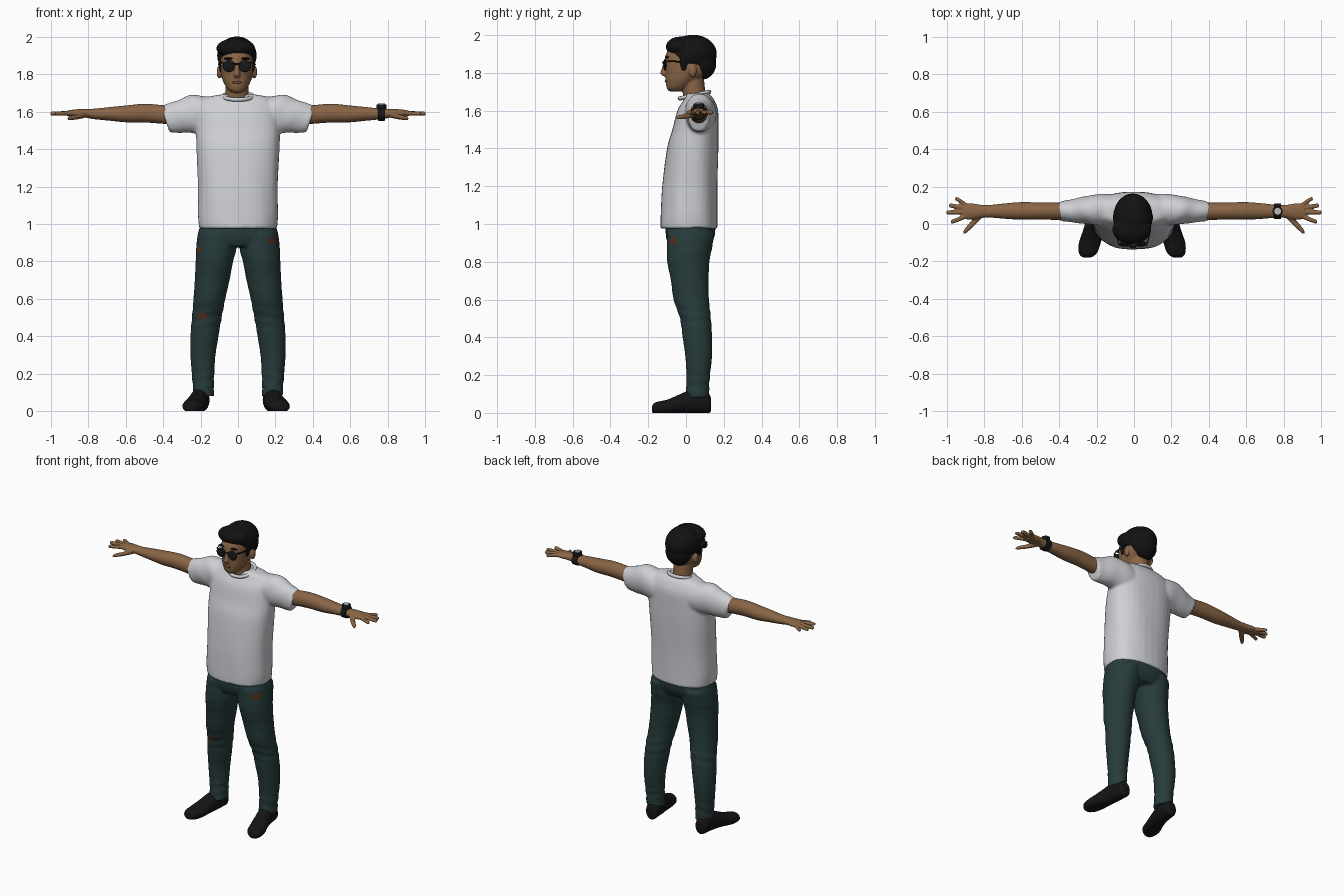
import bpy
import bmesh
from math import sin, cos, pi, copysign
from mathutils import Matrix, Vector

default_cube = bpy.data.objects.get("Cube")
if default_cube:
    bpy.data.objects.remove(default_cube, do_unlink=True)


def make_material(name, red, green, blue):
    material = bpy.data.materials.new(name)
    material.use_nodes = True
    colour = (red, green, blue, 1)
    material.diffuse_color = colour
    shader = next(n for n in material.node_tree.nodes if n.type == 'BSDF_PRINCIPLED')
    shader.inputs["Base Color"].default_value = colour
    shader.inputs["Roughness"].default_value = .8
    return material


skin = make_material("skin", .25, .13, .06)
lip = make_material("lip", .2, .08, .045)
hair_black = make_material("hair black", .006, .006, .006)
shirt_white = make_material("shirt white", .62, .63, .66)
denim = make_material("dark teal denim", .02, .044, .044)
rust = make_material("rust patch", .1, .03, .012)
shoe_black = make_material("shoe black", .007, .007, .008)
glass_black = make_material("glass black", .008, .009, .009)
silver = make_material("silver", .5, .5, .52)


def smooth_rings(rings, steps=6):
    """Resample the rings with a Catmull-Rom spline."""
    result = []
    last = len(rings) - 1
    for i in range(last):
        a, b, c, d = (rings[min(max(k, 0), last)] for k in range(i - 1, i + 3))
        for step in range(steps):
            t = step / steps
            result.append([q + t / 2 * (r - p + t * (2 * p - 5 * q + 4 * r - s
                                                    + t * (3 * (q - r) + s - p)))
                           for p, q, r, s in zip(a, b, c, d)])
    return result + [list(rings[-1])]


def loft(bm, rings, axis='z', side=1, shape=1, fold=None, segments=32):
    """Closed tube; a ring is position, two centre values, two radii."""
    loops = []
    for pos, c1, c2, r1, r2 in smooth_rings(rings):
        loop = []
        for i in range(segments):
            angle = 2 * pi * i / segments
            grow = fold(angle, pos) if fold else 1
            u = c1 + grow * r1 * copysign(abs(cos(angle)) ** shape, cos(angle))
            v = c2 + grow * r2 * copysign(abs(sin(angle)) ** shape, sin(angle))
            x, y, z = {'x': (pos, u, v), 'y': (u, pos, v), 'z': (u, v, pos)}[axis]
            loop.append(bm.verts.new((side * x, y, z)))
        loops.append(loop)
    for low, high in zip(loops, loops[1:]):
        for i in range(segments):
            j = (i + 1) % segments
            bm.faces.new((low[i], low[j], high[j], high[i]))
    bm.faces.new(loops[0])
    bm.faces.new(loops[-1])
    return [vert for loop in loops for vert in loop]


def ball(bm, centre, radii):
    matrix = Matrix.Translation(centre) @ Matrix.Diagonal((*radii, 1))
    bmesh.ops.create_uvsphere(bm, u_segments=24, v_segments=16, radius=1, matrix=matrix)


def finish(name, bm, material, voxel=0, relax=4):
    """Make the object; with a voxel size its volumes melt into one skin."""
    bmesh.ops.recalc_face_normals(bm, faces=bm.faces)
    for face in bm.faces:
        face.smooth = True
    mesh = bpy.data.meshes.new(name)
    bm.to_mesh(mesh)
    bm.free()
    obj = bpy.data.objects.new(name, mesh)
    bpy.context.collection.objects.link(obj)
    if voxel:
        remesh = obj.modifiers.new("melt", 'REMESH')
        remesh.mode = 'VOXEL'
        remesh.voxel_size = voxel
        remesh.use_smooth_shade = True
        soften = obj.modifiers.new("soften", 'SMOOTH')
        soften.iterations = relax
        graph = bpy.context.evaluated_depsgraph_get()
        obj.data = bpy.data.meshes.new_from_object(obj.evaluated_get(graph))
        obj.modifiers.clear()
    obj.data.materials.clear()
    obj.data.materials.append(material)
    return obj


def ball_object(name, centre, radii, material):
    bm = bmesh.new()
    ball(bm, centre, radii)
    return finish(name, bm, material)


# T-shirt: body and two short sleeves with slanted cuffs
bm = bmesh.new()
loft(bm, [(.975, 0, .015, .208, .152), (1.05, 0, .015, .214, .15),
          (1.2, 0, .02, .213, .146), (1.4, 0, .036, .222, .136),
          (1.5, 0, .05, .224, .122), (1.6, 0, .062, .215, .108),
          (1.65, 0, .068, .195, .085), (1.678, 0, .066, .16, .068),
          (1.692, 0, .06, .09, .058)], shape=.85,
     fold=lambda a, z: 1 + .012 * sin(7 * a + 9 * z) * (1.7 - z))
for side in (-1, 1):
    sleeve = loft(bm, [(.12, .075, 1.575, .085, .105), (.2, .076, 1.585, .082, .105),
                       (.3, .072, 1.572, .066, .086), (.39, .068, 1.558, .054, .07)],
                  axis='x', side=side, fold=lambda a, x: 1 + .02 * sin(50 * x + 2 * a))
    for vert in sleeve:
        vert.co.x += side * .35 * (vert.co.z - 1.56)
finish("tshirt", bm, shirt_white, voxel=.009, relax=6)

bpy.ops.mesh.primitive_torus_add(major_radius=.08, minor_radius=.011, major_segments=40,
                                 location=(0, .045, 1.682), rotation=(.22, 0, 0))
collar = bpy.context.object
collar.name = "shirt_collar"
collar.data.materials.append(shirt_white)
bpy.ops.object.shade_smooth()

# Trousers: hips and two legs with creases at knee and ankle
bm = bmesh.new()
loft(bm, [(.88, 0, .018, .195, .105), (.93, 0, .022, .216, .128),
          (1, 0, .025, .2, .132)], shape=.85)


def crease(angle, z):
    strength = .03 if z < .22 or abs(z - .5) < .06 else .006
    return 1 + strength * sin(110 * z + 2 * cos(angle))


for side in (-1, 1):
    loft(bm, [(.95, .115, .025, .1, .125), (.87, .116, .018, .108, .12),
              (.8, .126, .012, .1, .112), (.7, .138, .02, .093, .1),
              (.6, .153, .028, .085, .094), (.5, .167, .05, .08, .082),
              (.4, .179, .06, .075, .078), (.3, .187, .067, .067, .071),
              (.2, .187, .065, .06, .063), (.14, .185, .062, .057, .061),
              (.08, .184, .06, .056, .064)], side=side, fold=crease)
trousers = finish("trousers", bm, denim, voxel=.008)

# Rust patches on the hips and one knee
trousers.data.materials.append(rust)
patches = [Vector((-.21, -.04, .86)), Vector((.185, -.07, .91)), Vector((-.19, -.025, .51))]
for face in trousers.data.polygons:
    for patch in patches:
        offset = face.center - patch
        offset.z *= 1.6
        if offset.length < .03:
            face.material_index = 1

# Shoes: flat soles, toes turned out
for label, side in (("right", -1), ("left", 1)):
    bm = bmesh.new()
    loft(bm, [(.132, .185, .045, .025, .035), (.12, .186, .05, .04, .052),
              (.08, .19, .06, .048, .062), (.02, .197, .058, .05, .062),
              (-.04, .21, .045, .054, .05), (-.1, .226, .03, .058, .04),
              (-.15, .235, .025, .05, .034), (-.172, .24, .022, .033, .026),
              (-.18, .241, .02, .014, .012)], axis='y', side=side)
    for vert in bm.verts:
        vert.co.x -= .01
        vert.co.z = max(vert.co.z, 0)
    finish(label + "_shoe", bm, shoe_black)

# Arms with palms, fingers and thumbs
fingers = [((.89, .096), (.955, .132)), ((.89, .083), (.988, .098)),
           ((.89, .063), (1.002, .062)), ((.89, .045), (.978, .014))]
for label, side in (("right", -1), ("left", 1)):
    bm = bmesh.new()
    loft(bm, [(.28, .068, 1.575, .046, .05), (.4, .068, 1.585, .046, .05),
              (.5, .069, 1.592, .046, .05), (.6, .07, 1.588, .047, .045),
              (.68, .069, 1.588, .042, .037), (.77, .068, 1.588, .034, .028),
              (.82, .067, 1.592, .036, .023), (.87, .067, 1.592, .044, .02),
              (.91, .067, 1.591, .04, .015)], axis='x', side=side)
    for (x1, y1), (x2, y2) in fingers:
        loft(bm, [(x1, y1, 1.592, .013, .013), (x2 - .012, y2, 1.59, .012, .011),
                  (x2, y2, 1.589, .007, .007)], axis='x', side=side, segments=16)
    loft(bm, [(.815, .05, 1.585, .02, .018), (.86, .005, 1.572, .022, .014),
              (.9, -.035, 1.565, .016, .011), (.91, -.044, 1.563, .008, .007)],
         axis='x', side=side, segments=16)
    finish(label + "_arm", bm, skin, voxel=.005, relax=3)

# Wrist watch on the left arm
bm = bmesh.new()
loft(bm, [(.748, .068, 1.588, .037, .033), (.752, .068, 1.588, .041, .037),
          (.782, .068, 1.588, .041, .037), (.786, .068, 1.588, .036, .032)], axis='x')
finish("watch_band", bm, glass_black)
for name, radius, z, depth, material in (("watch_case", .027, 1.627, .024, glass_black),
                                         ("watch_dial", .018, 1.64, .006, silver)):
    bpy.ops.mesh.primitive_cylinder_add(vertices=32, radius=radius, depth=depth,
                                        location=(.767, .068, z))
    bpy.context.object.name = name
    bpy.context.object.data.materials.append(material)
    bpy.ops.object.shade_smooth_by_angle()

# Head: skull, neck, nose and ears in one skin
middle = -.006
bm = bmesh.new()
loft(bm, [(1.702, middle, -.055, .026, .034), (1.72, middle, -.046, .05, .056),
          (1.76, middle, -.02, .073, .088), (1.8, middle, .01, .085, .12),
          (1.85, middle, .018, .09, .132), (1.9, middle, .022, .089, .128),
          (1.95, middle, .03, .073, .1), (1.98, middle, .03, .03, .05)], shape=.93)
loft(bm, [(1.62, 0, .058, .068, .06), (1.68, middle, .045, .062, .06),
          (1.77, middle, .035, .062, .06)])
loft(bm, [(1.782, middle, -.108, .013, .012), (1.797, middle, -.113, .018, .024),
          (1.82, middle, -.112, .013, .018), (1.86, middle, -.106, .01, .012)], segments=16)
for side in (-1, 1):
    ball(bm, (middle + side * .094, .035, 1.812), (.014, .022, .036))
finish("head", bm, skin, voxel=.005)
ball_object("mouth", (middle, -.105, 1.756), (.024, .008, .007), lip)

# Hair: crown, swept front, nape and sideburns
bm = bmesh.new()
ball(bm, (middle, .036, 1.9), (.106, .128, .102))
ball(bm, (middle - .006, -.03, 1.938), (.104, .077, .054))
ball(bm, (middle, .084, 1.852), (.086, .077, .088))
for side in (-1, 1):
    ball(bm, (middle + side * .084, -.012, 1.853), (.013, .02, .045))
finish("hair", bm, hair_black, voxel=.006)

# Sunglasses and eyebrows
for label, side in (("right", -1), ("left", 1)):
    ball_object(label + "_lens", (middle + side * .042, -.112, 1.843),
                (.034, .008, .031), glass_black)
    ball_object(label + "_eyebrow", (middle + side * .042, -.1, 1.883),
                (.028, .01, .006), hair_black)
    bm = bmesh.new()
    loft(bm, [(-.11, .074, 1.862, .004, .005), (-.05, .09, 1.86, .003, .004),
              (.04, .099, 1.852, .003, .004)], axis='y', side=side, segments=12)
    for vert in bm.verts:
        vert.co.x += middle
    finish(label + "_temple", bm, glass_black)
ball_object("glasses_bridge", (middle, -.122, 1.855), (.02, .005, .005), glass_black)
